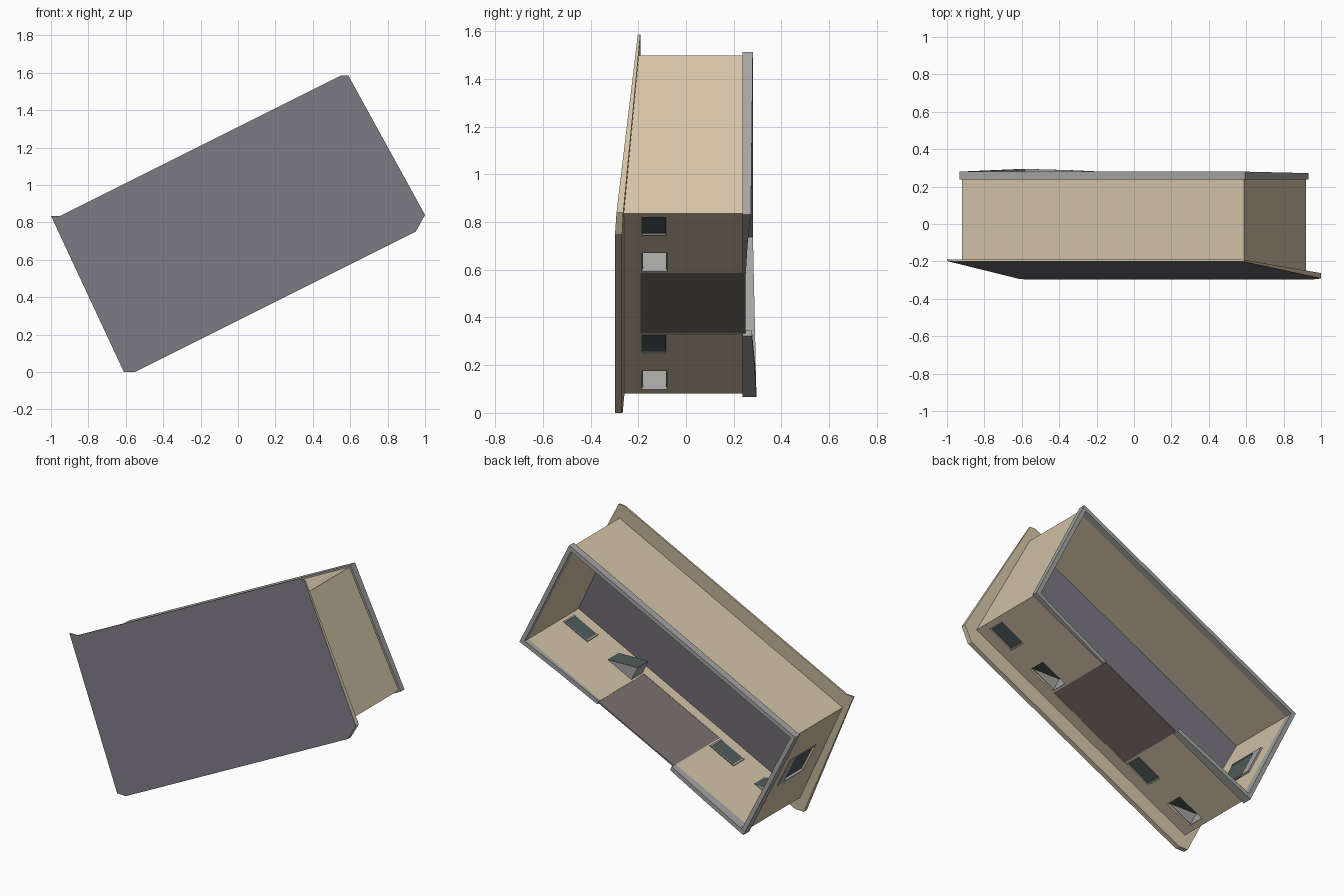
import bpy, bmesh
from mathutils import Vector

if "Cube" in bpy.data.objects:
    bpy.data.objects.remove(bpy.data.objects["Cube"])

def mat(name, c):
    m = bpy.data.materials.new(name)
    m.diffuse_color = (*c, 1)
    m.use_nodes = True
    m.node_tree.nodes["Principled BSDF"].inputs["Base Color"].default_value = m.diffuse_color
    return m

BEIGE = mat("beige_wall", (.66, .55, .39))
ROOF = mat("roof_slate", (.19, .18, .21))
DOOR = mat("door_brown", (.2, .165, .155))
GREY = mat("trim_grey", (.37, .37, .36))
GLASS = mat("dark_glass", (.08, .11, .105))

# Building frame: u = length, v = width, y = depth; whole shell leans at slope 1:2
C, S = .8944, .4472
def W(p):
    u, v, y = p
    return Vector((C*u - S*v, y, .79 + S*u + C*v))

def part(name, lofts, material):
    """Object made of solids, each lofted between two matching polygons."""
    bm = bmesh.new()
    for a, b in lofts:
        va = [bm.verts.new(W(p)) for p in a]
        vb = [bm.verts.new(W(p)) for p in b]
        n = len(a)
        bm.faces.new(va)
        bm.faces.new(vb[::-1])
        for i in range(n):
            j = (i + 1) % n
            bm.faces.new((va[j], va[i], vb[i], vb[j]))
    bmesh.ops.recalc_face_normals(bm, faces=bm.faces)
    me = bpy.data.meshes.new(name)
    bm.to_mesh(me)
    bm.free()
    me.materials.append(material)
    ob = bpy.data.objects.new(name, me)
    bpy.context.collection.objects.link(ob)
    return ob

def box(u0, u1, v0, v1, y0, y1):
    f = [(u0, v0), (u1, v0), (u1, v1), (u0, v1)]
    return [(u, v, y0) for u, v in f], [(u, v, y1) for u, v in f]

def yback(v):
    return -.229 + .0838*v
def yfront(v):
    return -.249 + .105*v

HU, HV, T, YB = .842, .371, .012, .24

# Roof plate with clipped corners: beige body, slate front face
xz = [(-.61, 0), (-.55, 0), (.95, .75), (1, .84), (.59, 1.585), (.55, 1.585), (-.95, .835), (-1, .835)]
uv = [(C*x + S*(z-.79), -S*x + C*(z-.79)) for x, z in xz]
roof = part("roof", [([(u, v, yfront(v)) for u, v in uv], [(u, v, yback(v)) for u, v in uv])], BEIGE)
roof.data.materials.append(ROOF)
for p in roof.data.polygons:
    if p.normal.y < -.8:
        p.material_index = 1

# Slate ceiling inside the shell
a, b = HU - T, HV - T
q = [(-a, -b), (a, -b), (a, b), (-a, b)]
part("ceiling", [([(u, v, yback(v)) for u, v in q], [(u, v, yback(v) + .005) for u, v in q])], ROOF)

# Lower long wall with four windows and a wide door opening
WY0, WY1 = -.185, -.08
wins = [(-.81, -.63), (-.475, -.295), (.295, .475), (.63, .81)]
holes = sorted([(u0, u1, WY0, WY1) for u0, u1 in wins] + [(-.285, .285, -.19, YB)])
top = yback(-HV)
pieces, last = [], -HU
for u0, u1, y0, y1 in holes:
    pieces.append(box(last, u0, -HV, -HV + T, top, YB))
    pieces.append(box(u0, u1, -HV, -HV + T, top, y0))
    if y1 < YB:
        pieces.append(box(u0, u1, -HV, -HV + T, y1, YB))
    last = u1
pieces.append(box(last, HU, -HV, -HV + T, top, YB))
part("door_wall", pieces, BEIGE)

# Upper long wall
part("rear_wall", [box(-HU, HU, HV - T, HV, yback(HV), YB)], BEIGE)

# End walls, cut in strips that follow the roof slope
def strip(u0, u1, v0, v1, y0=None, y1=YB):
    f = [(v0, yback(v0) if y0 is None else y0), (v1, yback(v1) if y0 is None else y0), (v1, y1), (v0, y1)]
    return [(u0, v, y) for v, y in f], [(u1, v, y) for v, y in f]

SV0, SV1, SY0, SY1 = -.08, .13, -.1, .15
part("end_wall_right", [strip(HU - T, HU, -HV, HV)], BEIGE)
L0, L1 = -HU, -HU + T
part("end_wall_left", [strip(L0, L1, -HV, SV0), strip(L0, L1, SV1, HV),
                       strip(L0, L1, SV0, SV1, None, SY0), strip(L0, L1, SV0, SV1, SY1, YB)], BEIGE)

# End window: glass with grey panel and frame
part("end_window_glass", [box(L0 + .012, L0 + .018, SV0, SV1, SY0, SY1 - .06)], GLASS)
part("end_window_frame", [box(L0 - .002, L1 + .01, SV0, SV1, SY1 - .06, SY1),
                          box(L0 - .002, L1 + .01, SV0, SV0 + .012, SY0, SY1),
                          box(L0 - .002, L1 + .01, SV1 - .012, SV1, SY0, SY1)], GREY)

# Wide door
part("wide_door", [box(-.285, .285, -HV + .002, -HV + .01, -.19, .25)], DOOR)

# Flat glazed windows
for i in (1, 3):
    u0, u1 = wins[i]
    part(f"flat_window_glass_{i}", [box(u0, u1, -HV + .008, -HV + .015, WY0, WY1)], GLASS)
    e, v0, v1 = .01, -HV + .002, -HV + .018
    part(f"flat_window_frame_{i}", [box(u0, u0 + e, v0, v1, WY0, WY1), box(u1 - e, u1, v0, v1, WY0, WY1),
                                    box(u0, u1, v0, v1, WY1 - e/2, WY1)], GREY)

# Open windows: wedge hoods reaching into the shell
for i in (0, 2):
    u0, u1 = wins[i]
    vi, d, t = -HV + T, .095, .004
    part(f"open_window_pane_{i}", [([(u1, vi, y) for y in (WY0, WY1)] + [(u0, vi + d, y) for y in (WY1, WY0)],
                                    [(u1, vi - t, y) for y in (WY0, WY1)] + [(u0, vi + d - t, y) for y in (WY1, WY0)])], GLASS)
    tri = [(u1, vi), (u0, vi), (u0, vi + d)]
    part(f"open_window_hood_{i}", [box(u0, u0 + t, -HV, vi + d - t, WY0, WY1)] +
         [([(u, v, y) for u, v in tri], [(u, v, y + t) for u, v in tri]) for y in (WY0, WY1 - t)], GREY)

# Footing band with uneven lower edge, open at the door
def band(p, q, o, ya, yb):
    k = lambda r, y: (r[0], r[1], y)
    p2, q2 = (p[0] + o[0], p[1] + o[1]), (q[0] + o[0], q[1] + o[1])
    return [k(p, .237), k(q, .237), k(q2, .237), k(p2, .237)], [k(p, ya), k(q, yb), k(q2, yb), k(p2, ya)]

FU, FV, w = HU + .012, HV + .01, .026
part("footing", [
    band((-FU, FV), (FU, FV), (0, -w), .28, .28),
    band((FU, FV), (FU, -FV), (-w, 0), .28, .272),
    band((-FU, FV), (-FU, -FV), (w, 0), .28, .295),
    band((-FU, -FV), (-.57, -FV), (0, w), .295, .288),
    band((-.57, -FV), (-.285, -FV), (0, w), .288, .276),
    band((.285, -FV), (.57, -FV), (0, w), .25, .258),
    band((.57, -FV), (FU, -FV), (0, w), .258, .272)], GREY)
